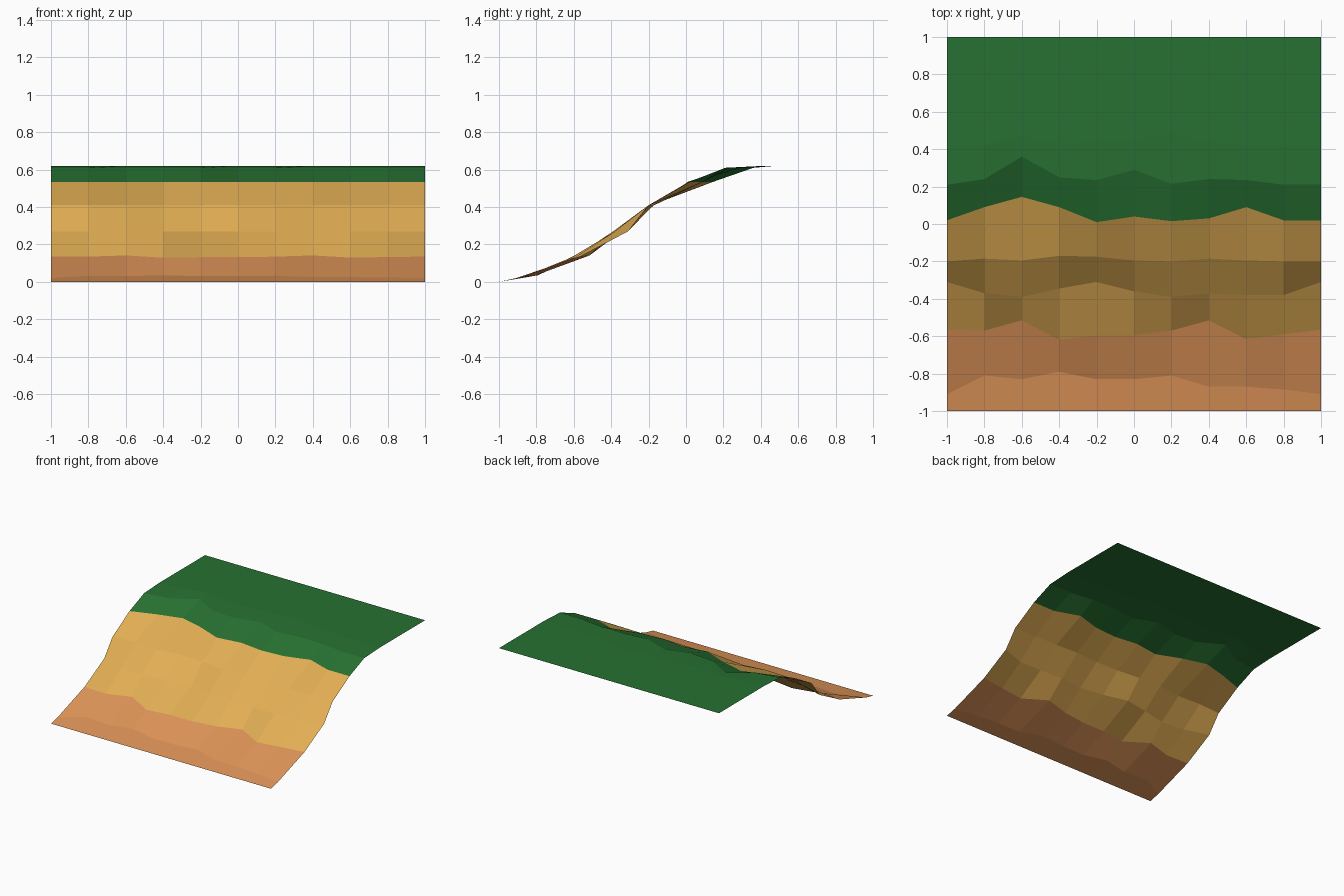
import bpy

if "Cube" in bpy.data.objects:
    bpy.data.objects.remove(bpy.data.objects["Cube"])


def srgb(hex_text):
    """Hex colour to linear RGBA."""
    out = []
    for i in (0, 2, 4):
        c = int(hex_text[i:i + 2], 16) / 255
        out.append(c / 12.92 if c <= 0.04045 else ((c + 0.055) / 1.055) ** 2.4)
    return (*out, 1.0)


def material(name, hex_text):
    m = bpy.data.materials.new(name)
    m.diffuse_color = srgb(hex_text)
    m.use_nodes = True
    m.node_tree.nodes["Principled BSDF"].inputs["Base Color"].default_value = m.diffuse_color
    return m


mats = [material("clay", "de9458"), material("sand", "e2ae54"), material("grass", "277132")]

# Contour lines of the slope: height, then y in hundredths for each of 11 columns
contours = [
    (0.0, [-100] * 11),
    (0.03, [-91, -81, -83, -79, -83, -83, -81, -87, -87, -88.5, -91]),
    (0.135, [-56.5, -57, -51.5, -62, -59.5, -59.5, -57, -51.5, -61.5, -59, -56.5]),
    (0.27, [-31, -37, -39, -34.5, -31, -36, -39, -37, -38, -38, -31]),
    (0.41, [-20, -18.5, -19.5, -17, -17.5, -19.5, -20, -18.5, -19.5, -20, -20]),
    (0.535, [2, 9, 14.5, 9, 1, 4, 1.5, 3, 9, 2, 2]),
    (0.61, [21, 24, 36, 25, 23.5, 29, 21.5, 24, 23.5, 21, 21]),
    (0.62, [41, 42, 47, 43, 44, 45, 49, 44, 42, 41, 41]),
    (0.62, [100] * 11),
]
COLS = 11

verts = []
for row, (z, ys) in enumerate(contours):
    for col, y in enumerate(ys):
        y /= 100
        # the low band keeps a constant slope, so its height follows y
        h = 0.02 + (y + 0.91) * 0.13 if row == 1 else z
        # small height wobble along the clay edge
        if row == 2:
            h = z + (y + 0.57) * 0.12
        verts.append((-1 + 0.2 * col, y, h))

faces, bands = [], []
for row in range(len(contours) - 1):
    for col in range(COLS - 1):
        a = row * COLS + col
        faces.append((a, a + 1, a + COLS + 1, a + COLS))
        bands.append(0 if row < 2 else 1 if row < 5 else 2)

# Open hillside sheet, flat shaded, coloured by height band
mesh = bpy.data.meshes.new("hillside")
mesh.from_pydata(verts, [], faces)
for m in mats:
    mesh.materials.append(m)
for poly, band in zip(mesh.polygons, bands):
    poly.material_index = band
mesh.update()
hill = bpy.data.objects.new("hillside", mesh)
bpy.context.collection.objects.link(hill)
